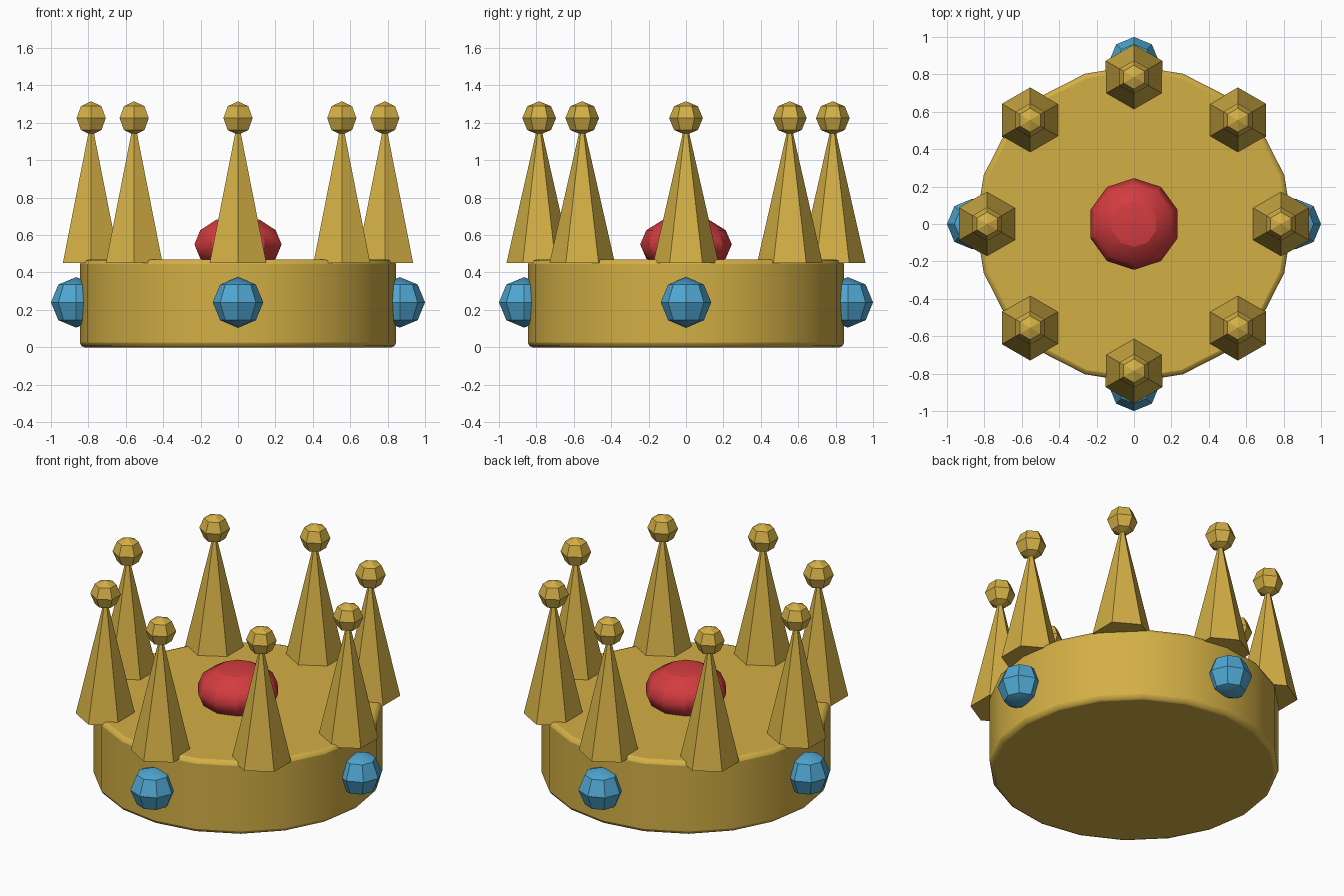
import bpy
import math

if "Cube" in bpy.data.objects:
    bpy.data.objects.remove(bpy.data.objects["Cube"], do_unlink=True)


def make_material(name, rgb):
    mat = bpy.data.materials.new(name)
    mat.use_nodes = True
    mat.diffuse_color = (*rgb, 1)
    mat.node_tree.nodes["Principled BSDF"].inputs["Base Color"].default_value = (*rgb, 1)
    return mat


gold = make_material("gold", (0.65, 0.43, 0.06))
blue = make_material("blue gem", (0.08, 0.39, 0.65))
red = make_material("red velvet", (0.65, 0.045, 0.05))


def finish(name, mat, smooth_angle=None):
    """Name and colour the active object, smoothing it if asked."""
    obj = bpy.context.object
    obj.name = name
    obj.data.materials.append(mat)
    if smooth_angle:
        bpy.ops.object.shade_smooth_by_angle(angle=math.radians(smooth_angle))
    return obj


def ball(name, mat, radius, location, segments, rings, squash=1, smooth_angle=None):
    bpy.ops.mesh.primitive_uv_sphere_add(
        segments=segments, ring_count=rings, radius=radius, location=location)
    bpy.context.object.scale.z = squash
    return finish(name, mat, smooth_angle)


# Thick solid band with softened rims
bpy.ops.mesh.primitive_cylinder_add(vertices=20, radius=0.845, depth=0.47, location=(0, 0, 0.235))
band = finish("band", gold, 40)
bevel = band.modifiers.new("rim bevel", 'BEVEL')
bevel.width = 0.025
bevel.segments = 2
bevel.limit_method = 'ANGLE'
bevel.angle_limit = math.radians(40)

# Red cushion in the middle
ball("cushion", red, 0.245, (0, 0, 0.55), 10, 6, squash=0.62, smooth_angle=30)

# Eight spikes tipped with beads
for i in range(8):
    angle = i * math.pi / 4
    x, y = 0.785 * math.cos(angle), 0.785 * math.sin(angle)
    bpy.ops.mesh.primitive_cone_add(
        vertices=6, radius1=0.175, radius2=0, depth=0.77, location=(x, y, 0.835))
    finish(f"spike_{i + 1}", gold)
    ball(f"bead_{i + 1}", gold, 0.09, (x, y, 1.225), 6, 4)

# Four gems set around the band
for i, side in enumerate(("left", "back", "right", "front")):
    angle = i * math.pi / 2
    place = (0.865 * math.cos(angle), 0.865 * math.sin(angle), 0.24)
    ball(f"gem_{side}", blue, 0.135, place, 8, 4, smooth_angle=30)
